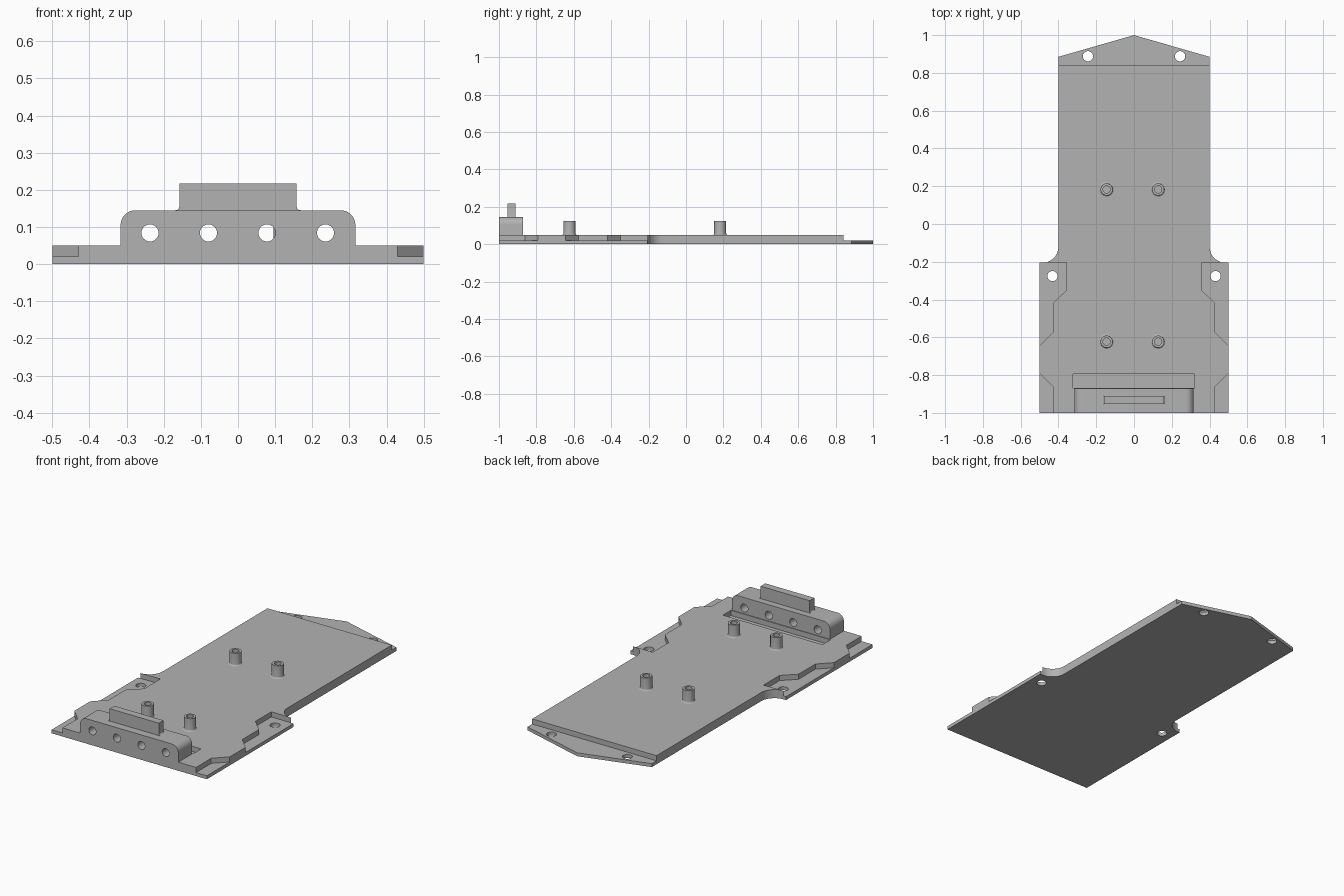
import bpy, bmesh
from math import sin, cos, pi, radians
from mathutils import Matrix, Vector

cube = bpy.data.objects.get("Cube")
if cube:
    bpy.data.objects.remove(cube)

grey = bpy.data.materials.new("plain grey")
grey.use_nodes = True
colour = (0.45, 0.45, 0.45, 1)
grey.diffuse_color = colour
grey.node_tree.nodes["Principled BSDF"].inputs["Base Color"].default_value = colour


def arc(cx, cy, r, start, end, steps=10):
    angles = [radians(start + (end - start) * i / steps) for i in range(steps + 1)]
    return [(cx + r * cos(a), cy + r * sin(a)) for a in angles]


def circle(cx, cy, r, steps=32):
    return arc(cx, cy, r, 0, 360, steps)[:-1]


def mirrored(half):
    """Close a right-hand half outline with its mirror image."""
    return half + [(-x, y) for x, y in reversed(half) if abs(x) > 1e-5]


def finish(bm, name):
    bmesh.ops.recalc_face_normals(bm, faces=bm.faces)
    mesh = bpy.data.meshes.new(name)
    bm.to_mesh(mesh)
    bm.free()
    mesh.materials.append(grey)
    obj = bpy.data.objects.new(name, mesh)
    bpy.context.collection.objects.link(obj)
    bpy.ops.object.select_all(action="DESELECT")
    obj.select_set(True)
    bpy.context.view_layer.objects.active = obj
    bpy.ops.object.shade_smooth_by_angle(angle=radians(30))
    return obj


def slab(name, outline, holes, low, high, upright=False):
    """Extrude an outline with holes along z, or along y when upright."""
    bm = bmesh.new()
    for loop in [outline] + holes:
        verts = [bm.verts.new((x, y, low)) for x, y in loop]
        for a, b in zip(verts, verts[1:] + verts[:1]):
            bm.edges.new((a, b))
    bmesh.ops.triangle_fill(bm, edges=bm.edges[:], use_beauty=True, normal=(0, 0, 1))
    top = bmesh.ops.extrude_face_region(bm, geom=bm.faces[:])["geom"]
    bmesh.ops.translate(bm, verts=[v for v in top if isinstance(v, bmesh.types.BMVert)],
                        vec=(0, 0, high - low))
    if upright:
        for v in bm.verts:
            v.co = Vector((v.co.x, v.co.z, v.co.y))
    return finish(bm, name)


def lathe(name, profile, x, y, steps=32):
    bm = bmesh.new()
    verts = [bm.verts.new((r, 0, z)) for r, z in profile]
    edges = [bm.edges.new(pair) for pair in zip(verts, verts[1:])]
    bmesh.ops.spin(bm, geom=verts + edges, axis=(0, 0, 1), cent=(0, 0, 0),
                   angle=2 * pi, steps=steps, use_merge=True)
    bmesh.ops.remove_doubles(bm, verts=bm.verts, dist=1e-5)
    bmesh.ops.transform(bm, matrix=Matrix.Translation((x, y, 0)), verts=bm.verts)
    return finish(bm, name)


STEP, DECK = 0.02, 0.05
shoulder = arc(0.485, -0.12, 0.085, 270, 180)

# Thin base plate with pointed tongue and four screw holes
base = mirrored([(0.5, -1), (0.5, -0.205)] + shoulder + [(0.4, 0.885), (0, 1)])
screws = [circle(s * x, y, 0.027) for s in (-1, 1) for x, y in ((0.244, 0.888), (0.432, -0.276))]
slab("base_plate", base, screws, 0, STEP)

# Raised deck with notched sides and a shallow slot behind the connector block
deck = mirrored([(0.43, -1), (0.43, -0.86), (0.5, -0.79), (0.5, -0.645), (0.43, -0.575),
                 (0.43, -0.42), (0.357, -0.35), (0.357, -0.203)] + shoulder + [(0.4, 0.842)])
slot = [(-0.322, -0.868), (0.319, -0.868), (0.319, -0.795), (-0.322, -0.795)]
slab("raised_deck", deck, [slot], STEP, DECK)

# Connector block with rounded shoulders and four through holes
block = mirrored([(0.316, STEP)] + arc(0.276, 0.105, 0.04, 0, 90))
ports = [circle(-0.237 + 0.1575 * i, 0.084, 0.023) for i in range(4)]
slab("connector_block", block, ports, -1, -0.872, upright=True)

# Rib on top of the block, with a small flare at its foot
rib = mirrored([(0.168, 0.14), (0.168, 0.145)] + arc(0.168, 0.155, 0.01, 270, 180, 5) + [(0.158, 0.217)])
slab("top_rib", rib, [], -0.954, -0.911, upright=True)

# Four hollow standoffs with flared feet
post = ([(0.038, DECK - 0.005), (0.038, DECK)] + arc(0.04, DECK + 0.008, 0.008, 270, 180, 5)
        + [(0.032, 0.123), (0.019, 0.123), (0.019, 0.06), (0, 0.06)])
for depth, y in (("front", -0.623), ("back", 0.183)):
    for side, x in (("right", -0.145), ("left", 0.128)):
        lathe(f"{depth}_{side}_standoff", post, x, y)
